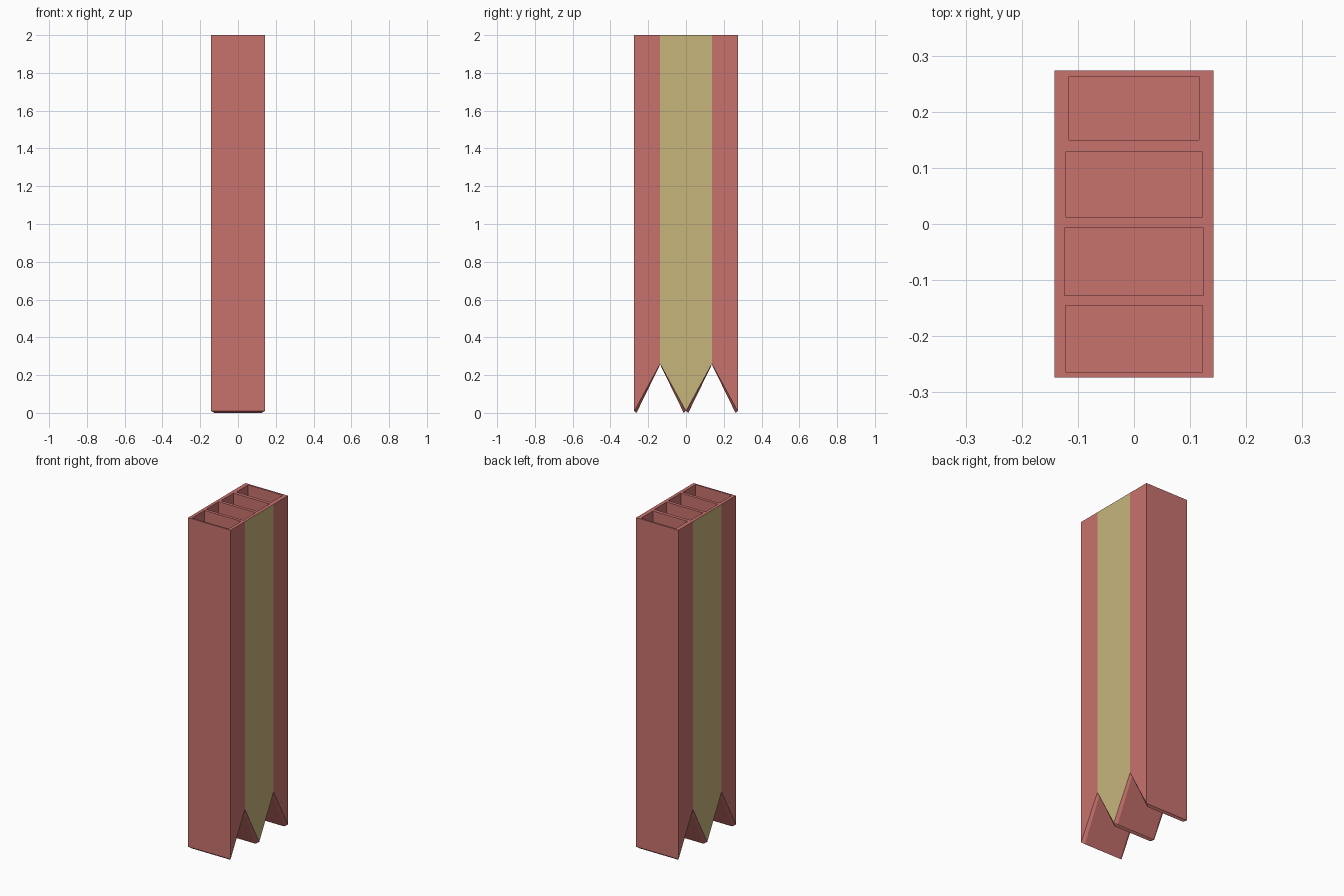
import bpy, bmesh

if "Cube" in bpy.data.objects:
    bpy.data.objects.remove(bpy.data.objects["Cube"])


def material(name, color):
    m = bpy.data.materials.new(name)
    m.diffuse_color = color
    m.use_nodes = True
    m.node_tree.nodes["Principled BSDF"].inputs["Base Color"].default_value = m.diffuse_color
    return m


red = material("red", (0.58, 0.17, 0.155, 1))
yellow = material("tan_yellow", (0.57, 0.46, 0.20, 1))

HX, HY, MID = 0.142, 0.274, 0.137   # half width, half depth, notch centre
TOP, APEX, TIP = 2.0, 0.26, 0.01    # heights
CELL_DEPTH = 0.35

bm = bmesh.new()


def face(points, slot=0):
    f = bm.faces.new([bm.verts.new(p) for p in points])
    f.material_index = slot
    return f


# Side walls: red outer strips and yellow centre, each in slanted columns
edges = [(-HY, TIP), (-MID, APEX), (0, TIP), (MID, APEX), (HY, TIP)]
for x in (-HX, HX):
    for i, ((y0, z0), (y1, z1)) in enumerate(zip(edges, edges[1:])):
        face([(x, y0, z0), (x, y1, z1), (x, y1, TOP), (x, y0, TOP)],
             1 if i in (1, 2) else 0)

# Front and back walls
for y in (-HY, HY):
    face([(-HX, y, TIP), (HX, y, TIP), (HX, y, TOP), (-HX, y, TOP)])

# Swallow-tail underside: every slope has a slightly raised inset panel
for (y0, z0), (y1, z1) in zip(edges, edges[1:]):
    outer = [(-HX, y0, z0), (HX, y0, z0), (HX, y1, z1), (-HX, y1, z1)]
    tip_y, apex_y = (y0, y1) if z0 < z1 else (y1, y0)
    d = 1 if apex_y > tip_y else -1
    ix = 0.125
    low, high = (tip_y + d * 0.012, 0.0), (apex_y - d * 0.004, APEX - 0.012)
    a, b = (low, high) if z0 < z1 else (high, low)
    inner = [(-ix, *a), (ix, *a), (ix, *b), (-ix, *b)]
    for k in range(4):
        n = (k + 1) % 4
        face([outer[k], outer[n], inner[n], inner[k]])
    face(inner)

# Open top: four cells (half width, y start, y end) inset and sunk
cells = [(0.122, -0.264, -0.145), (0.124, -0.127, -0.007),
         (0.121, 0.012, 0.129), (0.116, 0.150, 0.263)]
for i, (cx, c0, c1) in enumerate(cells):
    y0, y1 = edges[i][0], edges[i + 1][0]
    rim = [(-HX, y0), (HX, y0), (HX, y1), (-HX, y1)]
    cell = [(-cx, c0), (cx, c0), (cx, c1), (-cx, c1)]
    floor = TOP - CELL_DEPTH
    for k in range(4):
        n = (k + 1) % 4
        face([(*rim[k], TOP), (*rim[n], TOP), (*cell[n], TOP), (*cell[k], TOP)])
        face([(*cell[k], TOP), (*cell[n], TOP), (*cell[n], floor), (*cell[k], floor)])
    face([(*p, floor) for p in cell])

bmesh.ops.remove_doubles(bm, verts=bm.verts, dist=0.0005)
bmesh.ops.recalc_face_normals(bm, faces=bm.faces)
mesh = bpy.data.meshes.new("divided_column")
bm.to_mesh(mesh)
bm.free()
mesh.materials.append(red)
mesh.materials.append(yellow)
bpy.context.collection.objects.link(bpy.data.objects.new("divided_column", mesh))
